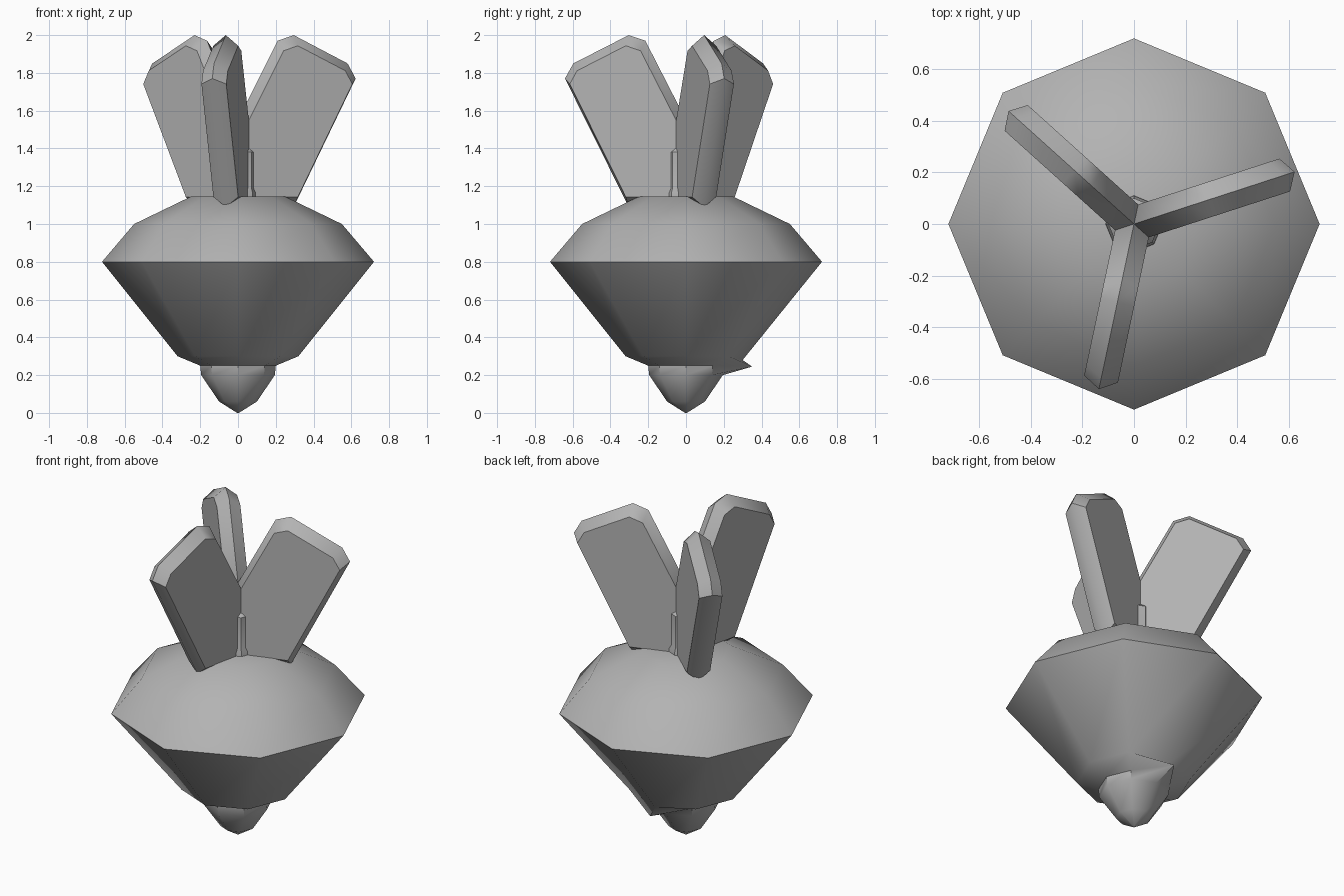
import bpy, bmesh, math
from mathutils import Vector, Matrix

old = bpy.data.objects.get("Cube")
if old:
    bpy.data.objects.remove(old, do_unlink=True)

GREY = (0.45, 0.45, 0.45, 1)
grey = bpy.data.materials.new("plain grey")
grey.diffuse_color = GREY
grey.use_nodes = True
grey.node_tree.nodes["Principled BSDF"].inputs["Base Color"].default_value = GREY


def finish(name, bm):
    bmesh.ops.recalc_face_normals(bm, faces=bm.faces[:])
    mesh = bpy.data.meshes.new(name)
    bm.to_mesh(mesh)
    bm.free()
    mesh.materials.append(grey)
    obj = bpy.data.objects.new(name, mesh)
    bpy.context.collection.objects.link(obj)
    bpy.ops.object.select_all(action='DESELECT')
    obj.select_set(True)
    bpy.context.view_layer.objects.active = obj
    bpy.ops.object.shade_smooth_by_angle(angle=math.radians(40))
    return obj


def bridge(bm, a, b):
    n = len(a)
    for i in range(n):
        j = (i + 1) % n
        bm.faces.new((a[i], a[j], b[j], b[i]))


def lathe(bm, profile, sides=8):
    """Stack rings of (radius, height) with a point or flat cap at each end."""
    rings = []
    for r, z in profile:
        rings.append([bm.verts.new((r * math.cos(math.tau * i / sides),
                                    r * math.sin(math.tau * i / sides), z))
                      for i in range(sides)])
    for a, b in zip(rings, rings[1:]):
        bridge(bm, a, b)
    bm.faces.new(rings[0])
    bm.faces.new(rings[-1])
    return rings


# Faceted root body with its tip, and one pulled-out spur at the back
bm = bmesh.new()
rings = lathe(bm, [(0.005, 0), (0.1, 0.06), (0.195, 0.2), (0.2, 0.25),
                   (0.32, 0.3), (0.72, 0.8), (0.55, 1.0), (0.25, 1.145)])
rings[4][2].co = (0, 0.30, 0.28)
rings[3][2].co = (0, 0.35, 0.245)
finish("root_body", bm)

# Short stem in the middle of the crown
bm = bmesh.new()
lathe(bm, [(0.11, 1.12), (0.11, 1.165), (0.1, 1.19), (0.1, 1.38), (0.07, 1.41)])
finish("stem", bm)

# Three leaning leaves with ridged edges
outline = [(0, 1.09), (0.31, 1.09), (0.655, 1.77), (0.61, 1.85),
           (0.31, 2.0), (0.22, 1.97), (0, 1.55)]
centre = Vector((0.32, 1.53))
for k, name in enumerate(("left_leaf", "back_leaf", "front_leaf")):
    bm = bmesh.new()
    layers = []
    for side, scale in ((-0.067, 0.88), (0, 1), (0.067, 0.88)):
        pts = [centre + (Vector(p) - centre) * scale for p in outline]
        layers.append([bm.verts.new((p.x, side, p.y)) for p in pts])
    bridge(bm, layers[0], layers[1])
    bridge(bm, layers[1], layers[2])
    bm.faces.new(layers[0])
    bm.faces.new(layers[2])
    turn = Matrix.Rotation(math.radians(18 + 120 * k), 4, 'Z')
    bmesh.ops.transform(bm, matrix=turn, verts=bm.verts[:])
    finish(name, bm)
